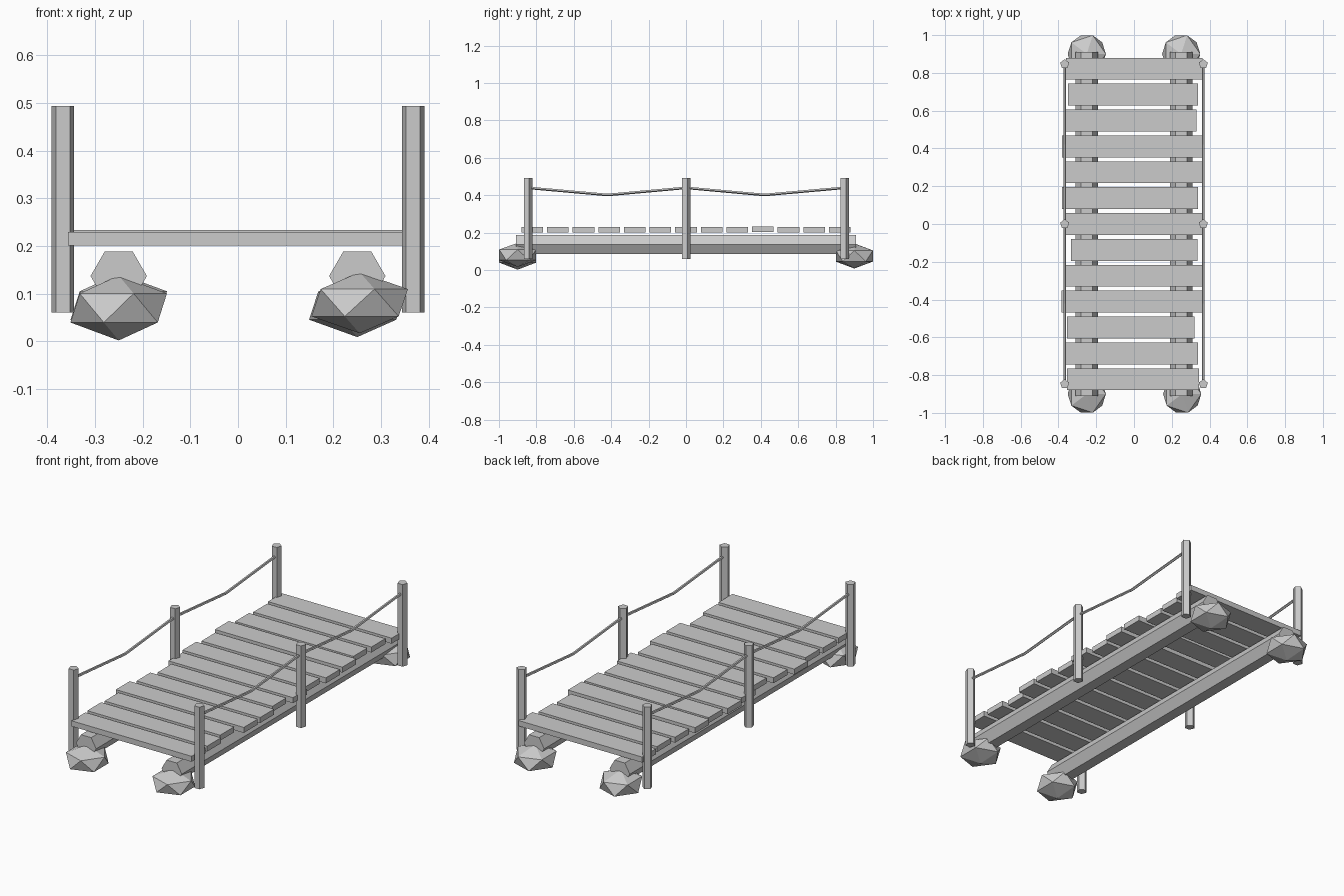
import bpy, bmesh, math
from mathutils import Vector, Matrix

if "Cube" in bpy.data.objects:
    bpy.data.objects.remove(bpy.data.objects["Cube"])


def finish(bm, name):
    bmesh.ops.recalc_face_normals(bm, faces=bm.faces)
    me = bpy.data.meshes.new(name)
    bm.to_mesh(me)
    bm.free()
    ob = bpy.data.objects.new(name, me)
    bpy.context.collection.objects.link(ob)
    return ob


def rod(bm, a, b, r, n, start, side=Vector((1, 0, 0))):
    """n-sided prism from a to b; start = angle of first corner from side axis."""
    a, b = Vector(a), Vector(b)
    other = (b - a).normalized().cross(side)
    rings = []
    for p in (a, b):
        rings.append([bm.verts.new(p + r * (math.cos(t) * side + math.sin(t) * other))
                      for t in (start + 2 * math.pi * i / n for i in range(n))])
    for i in range(n):
        j = (i + 1) % n
        bm.faces.new((rings[0][i], rings[0][j], rings[1][j], rings[1][i]))
    bm.faces.new(rings[0])
    bm.faces.new(rings[1])


# Deck planks: left and right ends vary from board to board
ends = [(-.356, .345), (-.36, .34), (-.355, .32), (-.385, .362), (-.36, .362),
        (-.333, .337), (-.365, .362), (-.38, .34), (-.365, .362), (-.382, .362),
        (-.36, .33), (-.35, .34), (-.36, .362)]
for i, (x0, x1) in enumerate(ends):
    y = (i - 6) * 0.137
    z = 0.219 if i == 9 else 0.215
    bm = bmesh.new()
    bmesh.ops.create_cube(bm, size=1, matrix=Matrix.Translation(((x0 + x1) / 2, y, z))
                          @ Matrix.Diagonal((x1 - x0, 0.116, 0.029, 1)))
    finish(bm, f"plank_{i + 1}")

for s, side in ((-1, "left"), (1, "right")):
    # Hexagonal support log
    bm = bmesh.new()
    rod(bm, (s * .25, -.91, .137), (s * .25, .91, .137), .059, 6, 0)
    finish(bm, f"{side}_log")

    # Five-sided rail posts
    x = s * 0.367
    for y, pos in ((-.847, "front"), (0, "middle"), (.847, "back")):
        bm = bmesh.new()
        rod(bm, (x, y, .06), (x, y, .493), .025, 5, math.pi / 2)
        finish(bm, f"{side}_{pos}_post")

    # Sagging rope
    bm = bmesh.new()
    pts = [(x, -.845, .44), (x, -.42, .402), (x, 0, .44), (x, .42, .402), (x, .845, .44)]
    for a, b in zip(pts, pts[1:]):
        rod(bm, a, b, .0075, 5, math.pi / 2)
    finish(bm, f"{side}_rope")

# Faceted footing stones
for x, y, z, h, name in ((-.25, -.9, .07, .068, "front_left"), (.255, -.9, .081, .064, "front_right"),
                         (-.25, .9, .075, .067, "back_left"), (.25, .9, .075, .066, "back_right")):
    bm = bmesh.new()
    bmesh.ops.create_icosphere(bm, subdivisions=1, radius=1, matrix=Matrix.Translation((x, y, z))
                               @ Matrix.Diagonal((.113, .1165, h, 1)))
    finish(bm, f"{name}_stone")
